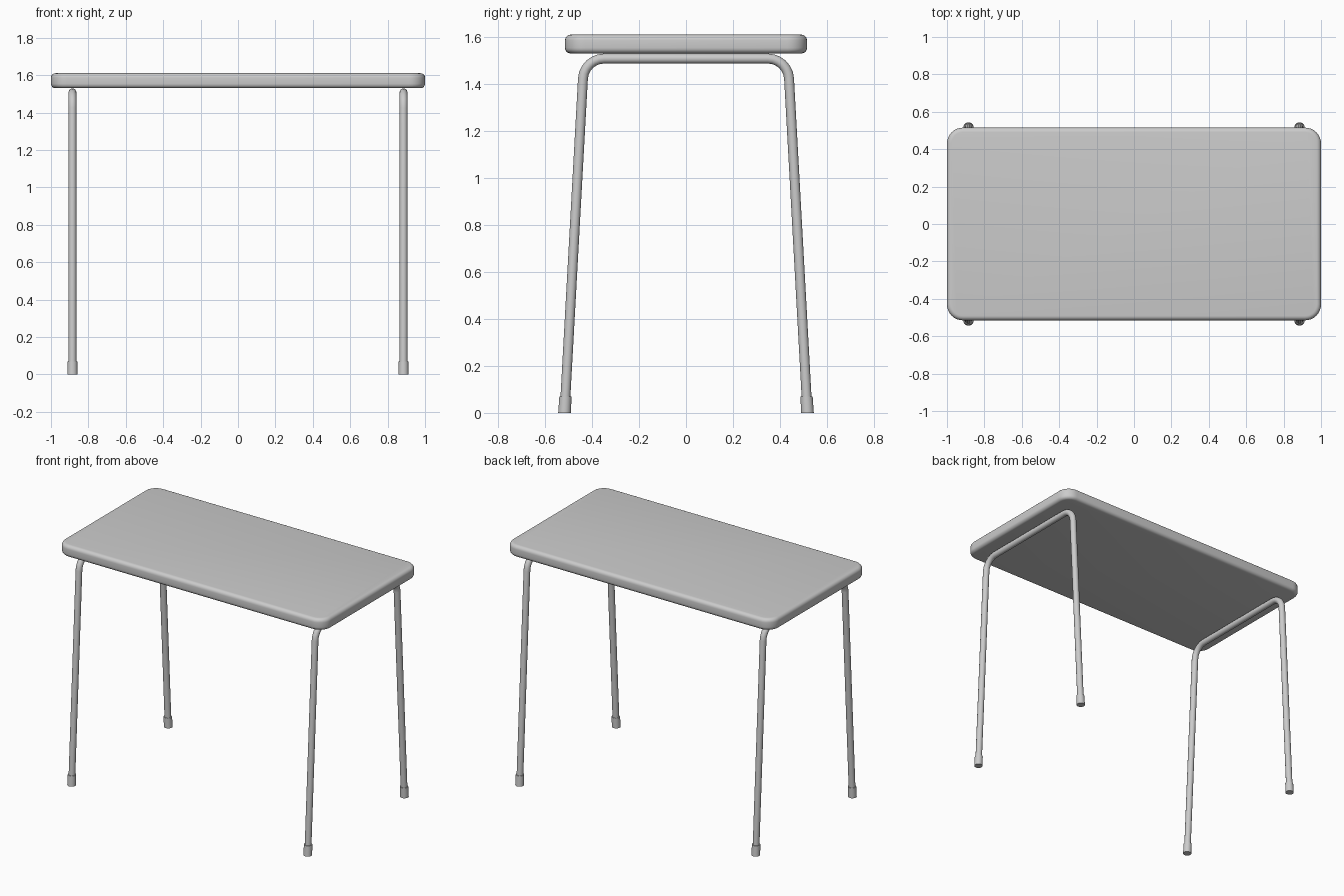
import bpy, bmesh, math
from mathutils import Vector

if "Cube" in bpy.data.objects:
    bpy.data.objects.remove(bpy.data.objects["Cube"])

TOP_Z, TOP_T = 1.61, 0.08
LEG_X, TUBE_R, FOOT_R, FOOT_H = 0.885, 0.021, 0.027, 0.07
FOOT_Y, CORNER_Y, BAR_Z, BEND_R = 0.517, 0.434, 1.508, 0.09


def finish(obj, angle=40):
    bpy.ops.object.select_all(action='DESELECT')
    obj.select_set(True)
    bpy.context.view_layer.objects.active = obj
    if obj.type == 'CURVE':
        bpy.ops.object.convert(target='MESH')
    bpy.ops.object.shade_smooth_by_angle(angle=math.radians(angle))


def from_bmesh(name, bm):
    mesh = bpy.data.meshes.new(name)
    bm.to_mesh(mesh)
    bm.free()
    obj = bpy.data.objects.new(name, mesh)
    bpy.context.collection.objects.link(obj)
    return obj


def make_top():
    bm = bmesh.new()
    bmesh.ops.create_cube(bm, size=1)
    bmesh.ops.scale(bm, vec=(2, 1.03, TOP_T), verts=bm.verts)
    bmesh.ops.translate(bm, vec=(0, 0, TOP_Z - TOP_T / 2), verts=bm.verts)
    # rounded plan corners
    upright = [e for e in bm.edges if abs(e.verts[0].co.z - e.verts[1].co.z) > 0.01]
    bmesh.ops.bevel(bm, geom=upright, offset=0.085, segments=8, profile=0.5, affect='EDGES')
    # soft top and bottom rims
    rims = [e for e in bm.edges if any(abs(f.normal.z) > 0.9 for f in e.link_faces)]
    bmesh.ops.bevel(bm, geom=rims, offset=0.024, segments=5, profile=0.5, affect='EDGES')
    finish(from_bmesh("tabletop", bm))


def leg_path():
    # half of the bent tube: foot, filleted corner; then mirrored in y
    corner = Vector((CORNER_Y, BAR_Z))
    down = (Vector((FOOT_Y, 0)) - corner).normalized()
    side = Vector((-1, 0))
    half = down.angle(side) / 2
    centre = corner + (down + side).normalized() * BEND_R / math.sin(half)
    a0, a1 = math.atan2(FOOT_Y - CORNER_Y, BAR_Z), math.pi / 2
    pts = [corner + down * (BAR_Z - 0.02)]
    for i in range(7):
        a = a0 + (a1 - a0) * i / 6
        pts.append(centre + Vector((math.cos(a), math.sin(a))) * BEND_R)
    return pts + [Vector((-p.x, p.y)) for p in reversed(pts)]


def make_frame(name, x):
    curve = bpy.data.curves.new(name, 'CURVE')
    curve.dimensions = '3D'
    curve.bevel_depth = TUBE_R
    curve.bevel_resolution = 6
    curve.use_fill_caps = True
    pts = leg_path()
    spline = curve.splines.new('POLY')
    spline.points.add(len(pts) - 1)
    for sp, p in zip(spline.points, pts):
        sp.co = (x, p.x, p.y, 1)
    obj = bpy.data.objects.new(name, curve)
    bpy.context.collection.objects.link(obj)
    finish(obj)


def make_foot(name, x, side):
    # cap leaning with the leg, cut level at the floor
    bm = bmesh.new()
    bmesh.ops.create_cone(bm, cap_ends=True, segments=20, radius1=FOOT_R,
                          radius2=FOOT_R - 0.001, depth=FOOT_H)
    slope = (FOOT_Y - CORNER_Y) / BAR_Z
    for v in bm.verts:
        z = v.co.z + FOOT_H / 2
        v.co = (v.co.x + x, v.co.y + side * (FOOT_Y - slope * z), z)
    finish(from_bmesh(name, bm))


make_top()
for sx, end in ((-1, "left"), (1, "right")):
    make_frame(end + "_leg_frame", sx * LEG_X)
    for sy, face in ((-1, "front"), (1, "back")):
        make_foot(f"{end}_{face}_foot", sx * LEG_X, sy)
